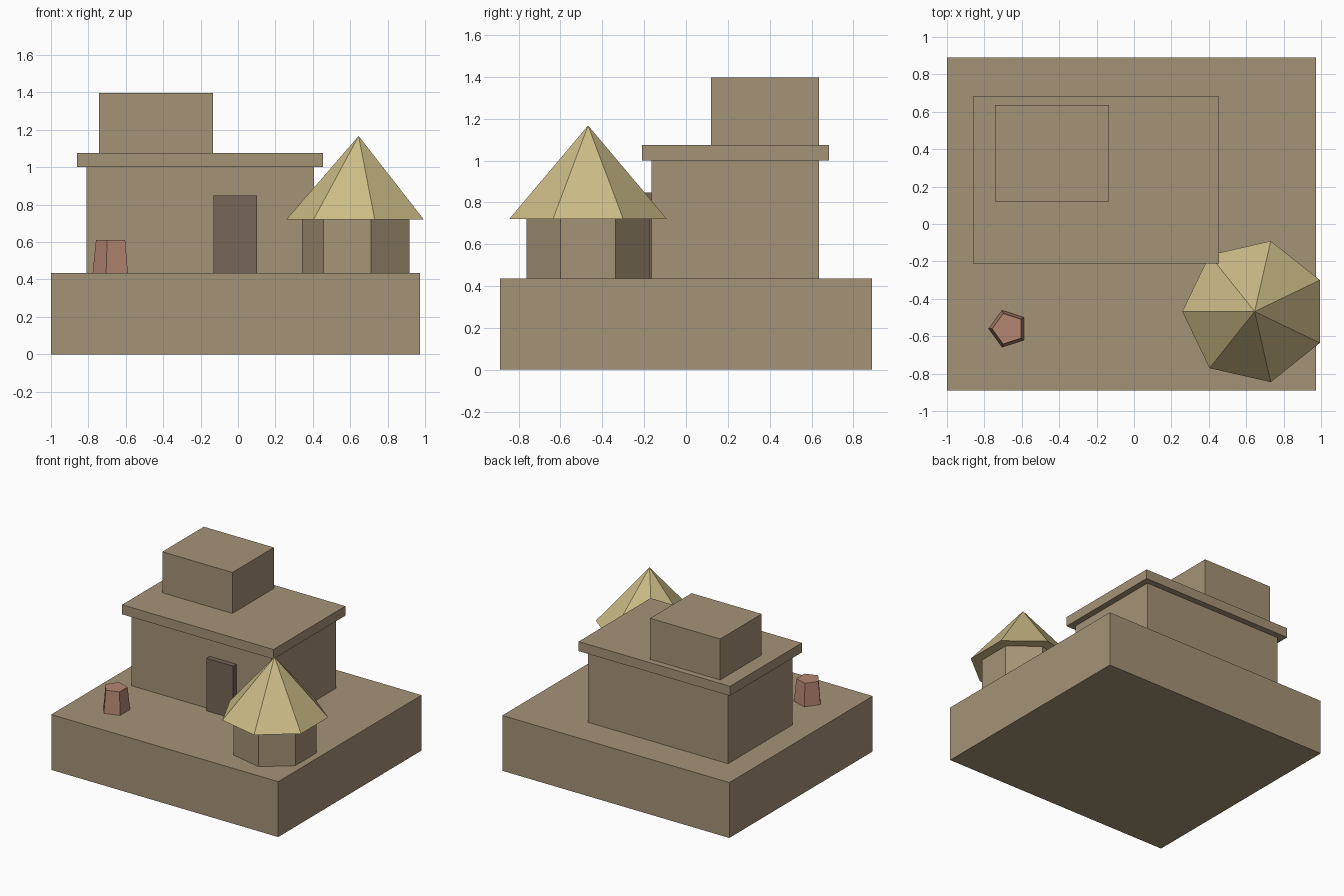
import bpy
import math

if "Cube" in bpy.data.objects:
    bpy.data.objects.remove(bpy.data.objects["Cube"])


def material(name, rgb):
    """Flat material from 0-255 sRGB values."""
    lin = [((c / 255 + 0.055) / 1.055) ** 2.4 for c in rgb]
    m = bpy.data.materials.new(name)
    m.diffuse_color = (*lin, 1)
    m.use_nodes = True
    m.node_tree.nodes["Principled BSDF"].inputs["Base Color"].default_value = m.diffuse_color
    return m


mudbrick = material("mudbrick", (165, 147, 118))
thatch = material("thatch", (205, 188, 135))
wood = material("dark wood", (119, 102, 87))
clay = material("clay", (181, 134, 113))


def box(name, x0, x1, y0, y1, z0, z1, mat):
    bpy.ops.mesh.primitive_cube_add(
        size=1, location=((x0 + x1) / 2, (y0 + y1) / 2, (z0 + z1) / 2))
    ob = bpy.context.object
    ob.scale = (x1 - x0, y1 - y0, z1 - z0)
    bpy.ops.object.transform_apply(location=False, rotation=False, scale=True)
    ob.name = name
    ob.data.materials.append(mat)


def frustum(name, sides, x, y, z0, z1, r0, r1, mat):
    """Faceted round part with one corner pointing to -x."""
    bpy.ops.mesh.primitive_cone_add(
        vertices=sides, radius1=r0, radius2=r1, depth=z1 - z0,
        location=(x, y, (z0 + z1) / 2))
    ob = bpy.context.object
    # put the first corner exactly on -x whatever the primitive's start angle
    v = next(v.co for v in ob.data.vertices if v.co.z < 0)
    ob.rotation_euler.z = math.pi - math.atan2(v.y, v.x)
    ob.name = name
    ob.data.materials.append(mat)


G = 0.435  # ground level on top of the plinth

# Plinth and flat-roofed house
box("plinth", -1.0, 0.973, -0.89, 0.89, 0, G, mudbrick)
box("house_walls", -0.81, 0.407, -0.165, 0.635, G, 1.0, mudbrick)
box("roof_slab", -0.86, 0.455, -0.21, 0.683, 1.0, 1.075, mudbrick)
box("upper_room", -0.742, -0.133, 0.12, 0.635, 1.075, 1.397, mudbrick)
box("door", -0.13, 0.102, -0.205, -0.16, G, 0.848, wood)

# Seven-sided hut with a pointed thatched roof
frustum("hut_walls", 7, 0.645, -0.468, G, 0.722, 0.303, 0.303, mudbrick)
frustum("hut_roof", 7, 0.645, -0.468, 0.72, 1.167, 0.387, 0, thatch)

# Five-sided clay pot
frustum("clay_pot", 5, -0.673, -0.56, G, 0.612, 0.104, 0.086, clay)
